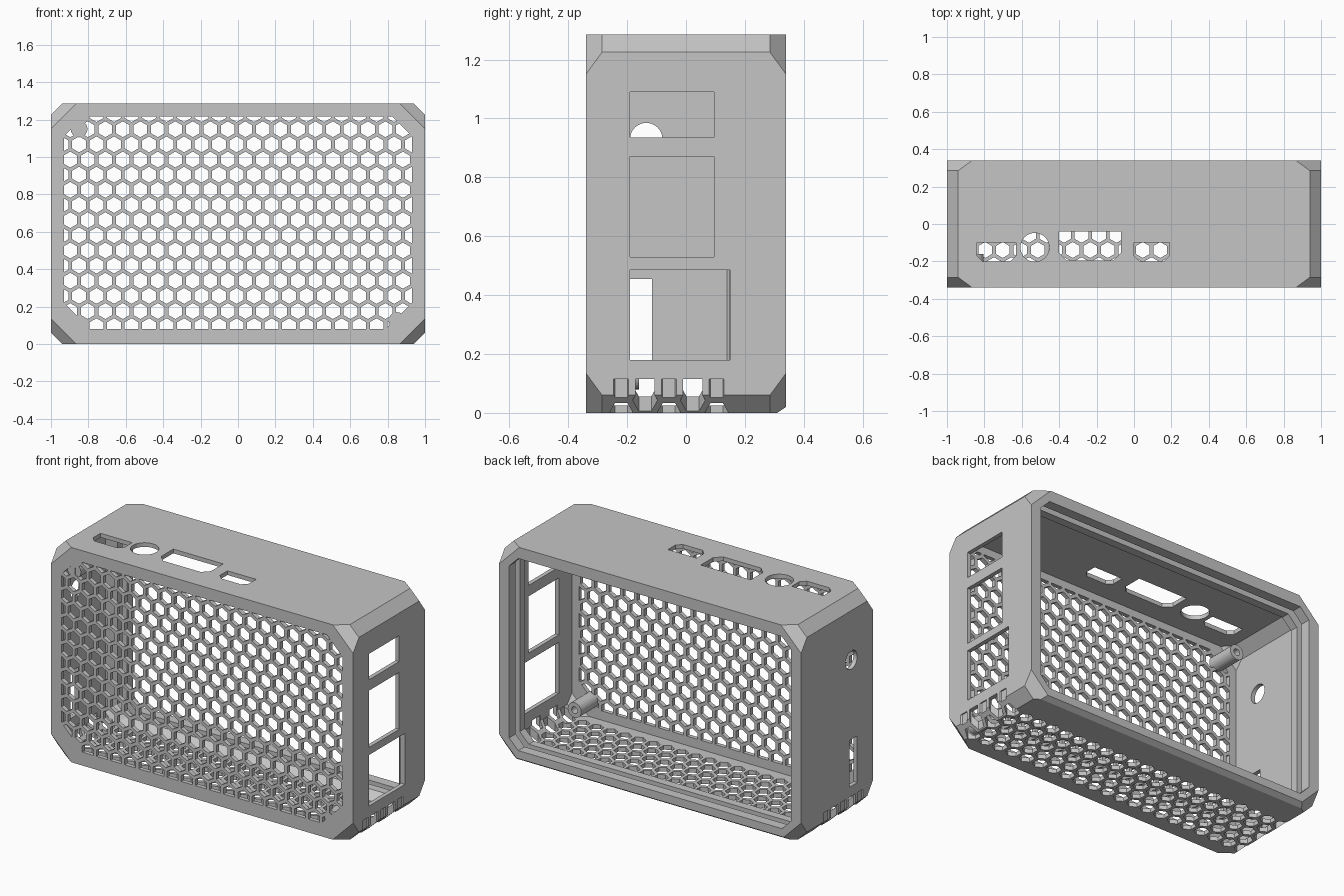
import bpy, bmesh, math
from mathutils import Vector

old = bpy.data.objects.get("Cube")
if old:
    bpy.data.objects.remove(old, do_unlink=True)

TOP, HALF = 1.285, 0.34

grey = bpy.data.materials.new("matte grey")
grey.use_nodes = True
grey.diffuse_color = (0.56, 0.56, 0.56, 1)
grey.node_tree.nodes["Principled BSDF"].inputs["Base Color"].default_value = grey.diffuse_color


def octagon(x, z0, z1, low, high):
    """Rectangle with cut corners, counter-clockwise."""
    return [(-x + low, z0), (x - low, z0), (x, z0 + low), (x, z1 - high),
            (x - high, z1), (-x + high, z1), (-x, z1 - high), (-x, z0 + low)]


def section(y, inset, corner):
    """Cross-section of the case, moved inward from its outer walls."""
    return [(x, y, z) for x, z in octagon(1 - inset, inset, TOP - inset, corner, corner)]


def rect(u0, u1, v0, v1, cut=0.0):
    """Rectangle, optionally with its two low corners cut."""
    if not cut:
        return [(u0, v0), (u1, v0), (u1, v1), (u0, v1)]
    return [(u0 + cut, v0), (u1 - cut, v0), (u1, v0 + cut), (u1, v1), (u0, v1), (u0, v0 + cut)]


def disc(u, v, r, sides=32, turn=0.0):
    return [(u + r * math.cos(turn + math.tau * i / sides),
             v + r * math.sin(turn + math.tau * i / sides)) for i in range(sides)]


def clip(poly, border):
    """Keep the part of a convex polygon inside a convex border."""
    for i, a in enumerate(border):
        a, b = Vector(a), Vector(border[(i + 1) % len(border)])
        side = [(b - a).cross(Vector(p) - a) for p in poly]
        out = []
        for j, p in enumerate(poly):
            k = (j + 1) % len(poly)
            if side[j] >= 0:
                out.append(p)
            if side[j] * side[k] < 0:
                t = side[j] / (side[j] - side[k])
                out.append(tuple(Vector(p).lerp(Vector(poly[k]), t)))
        poly = out
        if len(poly) < 3:
            return None
    area = sum(p[0] * q[1] - p[1] * q[0] for p, q in zip(poly, poly[1:] + poly[:1])) / 2
    return poly if area > 0.0006 else None


def honeycomb(u_mid, v_start, rows, border):
    """Grid of pointed-top hexagons trimmed to a border."""
    pitch, step, radius = 0.0936, 0.081, 0.0425
    cells = []
    for r in range(rows):
        for c in range(-12, 13):
            cell = clip(disc(u_mid + pitch * (c + r % 2 / 2), v_start + r * step,
                             radius, 6, math.pi / 6), border)
            if cell:
                cells.append(cell)
    return cells


def loft(bm, loops):
    rings = [[bm.verts.new(p) for p in loop] for loop in loops]
    n = len(rings[0])
    for a, b in zip(rings, rings[1:]):
        for i in range(n):
            bm.faces.new((a[i], a[(i + 1) % n], b[(i + 1) % n], b[i]))
    bm.faces.new(rings[0][::-1])
    bm.faces.new(rings[-1])


def finish(name, bm):
    bmesh.ops.recalc_face_normals(bm, faces=bm.faces)
    mesh = bpy.data.meshes.new(name)
    bm.to_mesh(mesh)
    bm.free()
    mesh.materials.append(grey)
    obj = bpy.data.objects.new(name, mesh)
    bpy.context.collection.objects.link(obj)
    return obj


def prisms(name, polys, axis, lo, hi):
    """Extrude flat outlines along one axis."""
    place = {"x": lambda u, v, w: (w, u, v),
             "y": lambda u, v, w: (u, w, v),
             "z": lambda u, v, w: (u, v, w)}[axis]
    bm = bmesh.new()
    for poly in polys:
        loft(bm, [[place(u, v, w) for u, v in poly] for w in (lo, hi)])
    return finish(name, bm)


def subtract(target, cutter):
    cutter.hide_render = True
    mod = target.modifiers.new("cut", "BOOLEAN")
    mod.operation, mod.solver, mod.object = "DIFFERENCE", "EXACT", cutter
    bpy.context.view_layer.objects.active = target
    bpy.ops.object.modifier_apply(modifier=mod.name)
    bpy.data.objects.remove(cutter, do_unlink=True)


def cut(target, polys, axis, lo, hi):
    subtract(target, prisms("cutter", polys, axis, lo, hi))


# Outer body: cut-corner box whose corners widen at the front and back
bm = bmesh.new()
loft(bm, [section(y, 0, c) for y, c in
          ((-HALF, 0.135), (-0.285, 0.06), (0.285, 0.06), (HALF, 0.135))])
# Small bevel along the lower back edge
res = bmesh.ops.bisect_plane(bm, geom=bm.verts[:] + bm.edges[:] + bm.faces[:],
                             plane_co=(0, HALF, 0.02), plane_no=(0, 0.02, -0.03), clear_outer=True)
rim = [g for g in res["geom_cut"] if isinstance(g, bmesh.types.BMEdge)]
bmesh.ops.holes_fill(bm, edges=rim, sides=0)
case = finish("case_shell", bm)

# Thin-walled cavity that ramps in to a thicker rail at the open back
bm = bmesh.new()
loft(bm, [section(*s) for s in ((-0.315, 0.025, 0.11), (-0.27, 0.025, 0.06), (0.14, 0.025, 0.06),
                                (0.19, 0.068, 0.06), (0.5, 0.068, 0.06))])
subtract(case, finish("cavity", bm))

# Slide groove for a back panel
cut(case, [octagon(0.965, 0.035, 1.25, 0.06, 0.06)], "y", 0.24, 0.28)

# Port windows in the left wall
cut(case, [rect(-0.19, 0.095, 0.935, 1.09), rect(-0.19, 0.095, 0.53, 0.87),
           rect(-0.19, 0.15, 0.18, 0.485)], "x", 0.968, 1.1)

# Round hole and card slot in the right wall
cut(case, [disc(-0.135, 0.93, 0.055), rect(-0.19, -0.115, 0.175, 0.455)], "x", -1.1, -0.9)

# Connector openings in the top
cut(case, [rect(-0.84, -0.63, -0.2, -0.1, 0.03), disc(-0.53, -0.125, 0.077),
           rect(-0.4, -0.07, -0.195, -0.04, 0.04), rect(0, 0.19, -0.2, -0.1, 0.03)],
    "z", 1.15, 1.4)

# Honeycomb grilles in the front and the floor
cut(case, honeycomb(-0.0075, 0.095, 15, octagon(0.93, 0.08, 1.215, 0.14, 0.105)),
    "y", -0.4, -0.25)
cut(case, honeycomb(0, -0.22, 5, rect(-1.1, 1.1, -0.3, 0.2)), "z", -0.05, 0.115)

# Hollow mounting posts behind the front grille
for side, x, z in (("left", 0.85, 0.125), ("right", -0.85, 1.15)):
    post = prisms(side + "_mounting_post", [disc(x, z, 0.045, 24)], "y", -0.335, -0.16)
    cut(post, [disc(x, z, 0.02, 16)], "y", -0.26, -0.1)
